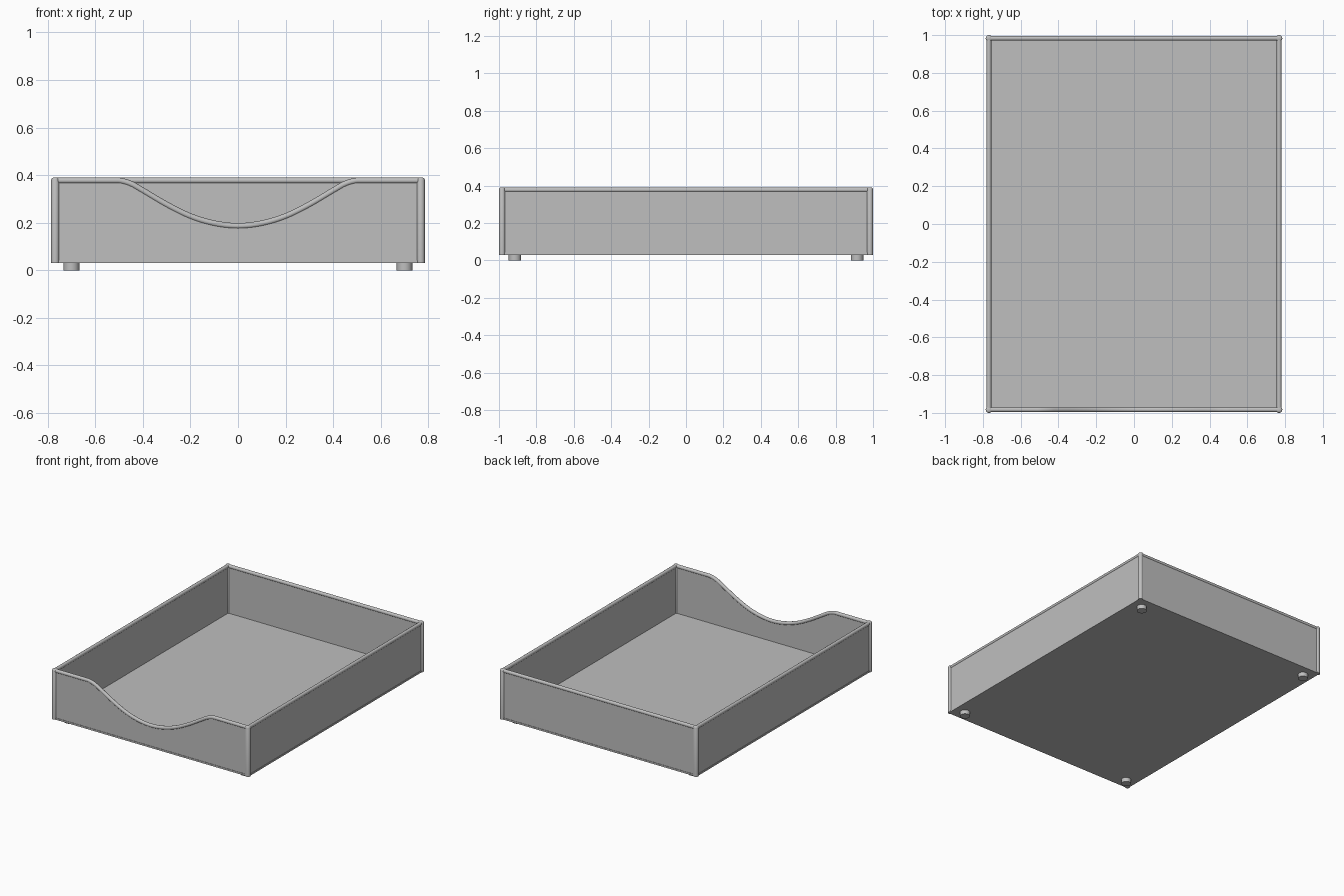
import bpy, bmesh, math
from mathutils import Vector

old = bpy.data.objects.get("Cube")
if old:
    bpy.data.objects.remove(old, do_unlink=True)

grey = bpy.data.materials.new("plain grey")
grey.use_nodes = True
colour = (0.52, 0.52, 0.52, 1)
grey.diffuse_color = colour
grey.node_tree.nodes["Principled BSDF"].inputs["Base Color"].default_value = colour

X, Y = 0.768, 0.983           # wall centre lines
BASE, RIM = 0.03, 0.377       # underside of tray, rim centre height
RAIL, POST = 0.0125, 0.0172   # radii
PANEL = 0.016                 # panel thickness


def finish(name, bm, smooth=False):
    bmesh.ops.recalc_face_normals(bm, faces=bm.faces)
    mesh = bpy.data.meshes.new(name)
    bm.to_mesh(mesh)
    bm.free()
    obj = bpy.data.objects.new(name, mesh)
    bpy.context.collection.objects.link(obj)
    mesh.materials.append(grey)
    if smooth:
        bpy.ops.object.select_all(action='DESELECT')
        obj.select_set(True)
        bpy.context.view_layer.objects.active = obj
        bpy.ops.object.shade_smooth_by_angle(angle=math.radians(40))
    return obj


def box(name, centre, size):
    bm = bmesh.new()
    bmesh.ops.create_cube(bm, size=1)
    bmesh.ops.scale(bm, vec=size, verts=bm.verts)
    bmesh.ops.translate(bm, vec=centre, verts=bm.verts)
    return finish(name, bm)


def lathe(name, centre, profile, sides=24):
    """Stack of rings (radius, height), capped at both ends."""
    bm = bmesh.new()
    rings = []
    for r, z in profile:
        rings.append([bm.verts.new((centre[0] + r * math.cos(a), centre[1] + r * math.sin(a), z))
                      for a in (math.tau * i / sides for i in range(sides))])
    for low, high in zip(rings, rings[1:]):
        for i in range(sides):
            j = (i + 1) % sides
            bm.faces.new((low[i], low[j], high[j], high[i]))
    bm.faces.new(rings[0])
    bm.faces.new(rings[-1])
    return finish(name, bm, True)


def rail(name, path, across, sides=16):
    """Round bar swept along a path; across is level and square to the path."""
    bm = bmesh.new()
    pts = [Vector(p) for p in path]
    across = Vector(across)
    rings = []
    for i, p in enumerate(pts):
        along = (pts[min(i + 1, len(pts) - 1)] - pts[max(i - 1, 0)]).normalized()
        up = along.cross(across)
        rings.append([bm.verts.new(p + RAIL * (across * math.cos(a) + up * math.sin(a)))
                      for a in (math.tau * k / sides for k in range(sides))])
    for low, high in zip(rings, rings[1:]):
        for i in range(sides):
            j = (i + 1) % sides
            bm.faces.new((low[i], low[j], high[j], high[i]))
    bm.faces.new(rings[0])
    bm.faces.new(rings[-1])
    return finish(name, bm, True)


def scoop_line(steps=6):
    """Front rim as (x, z) points, smoothed through one half and mirrored."""
    half = [(0, 0.186), (0.1, 0.197), (0.2, 0.227), (0.3, 0.276),
            (0.4, 0.335), (0.45, 0.363), (0.5, RIM), (0.56, RIM)]
    keys = [Vector(p) for p in [(-0.1, 0.197)] + half + [(X, RIM)]]
    line = []
    for a, b, c, d in zip(keys, keys[1:], keys[2:], keys[3:]):
        for s in range(steps):
            t = s / steps
            line.append(0.5 * (2 * b + (c - a) * t + (2 * a - 5 * b + 4 * c - d) * t ** 2
                               + (3 * b - a - 3 * c + d) * t ** 3))
    line = [(p.x, min(p.y, RIM)) for p in line] + [(X, RIM)]
    return [(-x, z) for x, z in reversed(line[1:])] + line


# Floor
box("floor", (0, 0, BASE + 0.006), (2 * X + 0.022, 2 * Y + 0.022, 0.012))

# Straight walls and their rims
height, middle = RIM - BASE, (RIM + BASE) / 2
box("back_wall", (0, Y, middle), (2 * X, PANEL, height))
rail("back_rim", [(-X, Y, RIM), (X, Y, RIM)], (0, 1, 0))
for side, s in (("left", 1), ("right", -1)):
    box(side + "_wall", (s * X, 0, middle), (PANEL, 2 * Y, height))
    rail(side + "_rim", [(s * X, -Y, RIM), (s * X, Y, RIM)], (1, 0, 0))

# Front wall with the scooped edge
line = scoop_line()
bm = bmesh.new()
for (xa, za), (xb, zb) in zip(line, line[1:]):
    quad = [(xa, BASE), (xb, BASE), (xb, zb), (xa, za)]
    front = [bm.verts.new((x, -Y - PANEL / 2, z)) for x, z in quad]
    back = [bm.verts.new((x, -Y + PANEL / 2, z)) for x, z in quad]
    bm.faces.new(front)
    bm.faces.new(back[::-1])
    for i in (0, 2):
        bm.faces.new((front[i], back[i], back[i + 1], front[i + 1]))
bmesh.ops.remove_doubles(bm, verts=bm.verts, dist=0.0001)
finish("front_wall", bm)
rail("front_rim", [(x, -Y, z) for x, z in line], (0, 1, 0))

# Corner posts with rounded tops, and feet
for end, ey in (("front", -1), ("back", 1)):
    for side, sx in (("left", 1), ("right", -1)):
        name = end + "_" + side
        top = RIM + RAIL
        lathe(name + "_post", (sx * X, ey * Y),
              [(POST, BASE), (POST, top - 0.009), (POST - 0.003, top - 0.003), (POST - 0.008, top)])
        lathe(name + "_foot", (sx * 0.7, ey * 0.915), [(0.033, 0), (0.033, BASE + 0.004)])
